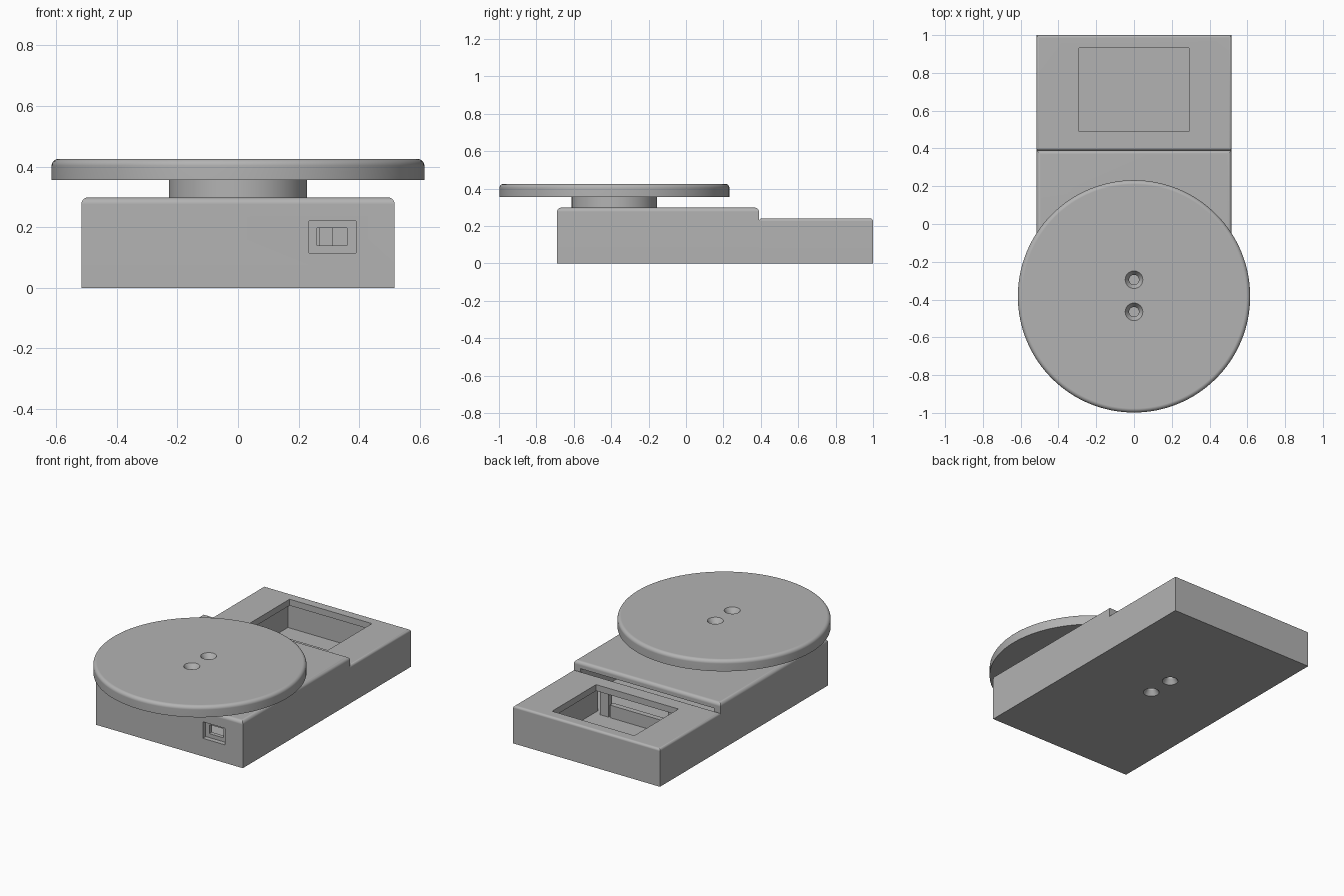
import bpy, bmesh, math
from mathutils import Matrix

old = bpy.data.objects.get("Cube")
if old:
    bpy.data.objects.remove(old, do_unlink=True)

grey = bpy.data.materials.new("light grey plastic")
grey.use_nodes = True
COLOR = (0.45, 0.45, 0.45, 1)
grey.diffuse_color = COLOR
grey.node_tree.nodes["Principled BSDF"].inputs["Base Color"].default_value = COLOR


def make(name, bm):
    mesh = bpy.data.meshes.new(name)
    bmesh.ops.recalc_face_normals(bm, faces=bm.faces[:])
    bm.to_mesh(mesh)
    bm.free()
    mesh.materials.append(grey)
    obj = bpy.data.objects.new(name, mesh)
    bpy.context.collection.objects.link(obj)
    return obj


def round_top(bm, radius):
    top = max(v.co.z for v in bm.verts)
    rim = [e for e in bm.edges if all(v.co.z > top - 1e-4 for v in e.verts)]
    bmesh.ops.bevel(bm, geom=rim, offset=radius, segments=5, profile=0.5, affect='EDGES')


def box(name, x, y, z, radius=0):
    bm = bmesh.new()
    bmesh.ops.create_cube(bm, size=1)
    for v in bm.verts:
        v.co = [r[0] if c < 0 else r[1] for c, r in zip(v.co, (x, y, z))]
    if radius:
        round_top(bm, radius)
    return make(name, bm)


def cylinder(name, y, z, r1, r2=None, radius=0, sides=96):
    bm = bmesh.new()
    bmesh.ops.create_cone(bm, cap_ends=True, segments=sides, radius1=r1,
                          radius2=r1 if r2 is None else r2, depth=z[1] - z[0],
                          matrix=Matrix.Translation((0, y, (z[0] + z[1]) / 2)))
    if radius:
        round_top(bm, radius)
    return make(name, bm)


def apply_modifier(obj, mod):
    bpy.ops.object.select_all(action='DESELECT')
    bpy.context.view_layer.objects.active = obj
    obj.select_set(True)
    bpy.ops.object.modifier_apply(modifier=mod.name)


def cut(targets, cutter):
    for obj in targets:
        mod = obj.modifiers.new("cut", 'BOOLEAN')
        mod.operation, mod.solver, mod.object = 'DIFFERENCE', 'EXACT', cutter
        apply_modifier(obj, mod)
    bpy.data.objects.remove(cutter, do_unlink=True)


# Housing: tall front block and lower display block
W = 0.517
front = box("front_housing", (-W, W), (-0.69, 0.39), (0, 0.298), 0.022)
rear = box("display_housing", (-W, W), (0.39, 1.0), (0, 0.24), 0.015)

# Weighing plate on its round pedestal
CENTER = -0.383
plate = cylinder("weighing_plate", CENTER, (0.355, 0.425), 0.615, radius=0.022, sides=128)
pedestal = cylinder("pedestal", CENTER, (0.29, 0.357), 0.228)

# Hollow interior, display pocket and display window
cut([front], box("cutter", (-0.47, 0.47), (-0.635, 0.41), (0.05, 0.255)))
cut([rear], box("cutter", (-0.47, 0.47), (0.37, 0.44), (0.05, 0.2)))
cut([rear], box("cutter", (-0.31, 0.31), (0.43, 0.945), (0.05, 0.2)))
cut([rear], box("cutter", (-0.29, 0.29), (0.49, 0.933), (0.15, 0.3)))

# Connector port: shallow recess with a smaller opening
cut([front], box("cutter", (0.235, 0.39), (-0.75, -0.66), (0.115, 0.22)))
cut([front], box("cutter", (0.26, 0.36), (-0.7, -0.6), (0.14, 0.197)))

# Countersunk screw holes through the plate and through the floor
for y in (-0.295, -0.465):
    cut([plate, pedestal, front], cylinder("cutter", y, (0.2, 0.5), 0.026, sides=32))
    cut([plate], cylinder("cutter", y, (0.394, 0.427), 0.026, 0.048, sides=32))
for y in (0.335, 0.16):
    cut([front], cylinder("cutter", y, (-0.1, 0.1), 0.026, sides=32))
    cut([front], cylinder("cutter", y, (-0.002, 0.031), 0.048, 0.026, sides=32))

# Ribs and posts that hold the display inside the pocket
parts = [front, rear, plate, pedestal]
parts.append(box("display_rib", (-0.16, 0.2), (0.445, 0.48), (0.045, 0.13)))
for side, name in ((1, "left"), (-1, "right")):
    x = sorted((side * 0.21, side * 0.27))
    parts.append(box(name + "_display_post", x, (0.445, 0.48), (0.045, 0.205)))

# Smooth rounded edges, flat large faces
for obj in parts:
    bpy.ops.object.select_all(action='DESELECT')
    bpy.context.view_layer.objects.active = obj
    obj.select_set(True)
    bpy.ops.object.shade_smooth_by_angle(angle=math.radians(30))
    obj.modifiers.new("weighted normals", 'WEIGHTED_NORMAL').keep_sharp = True
